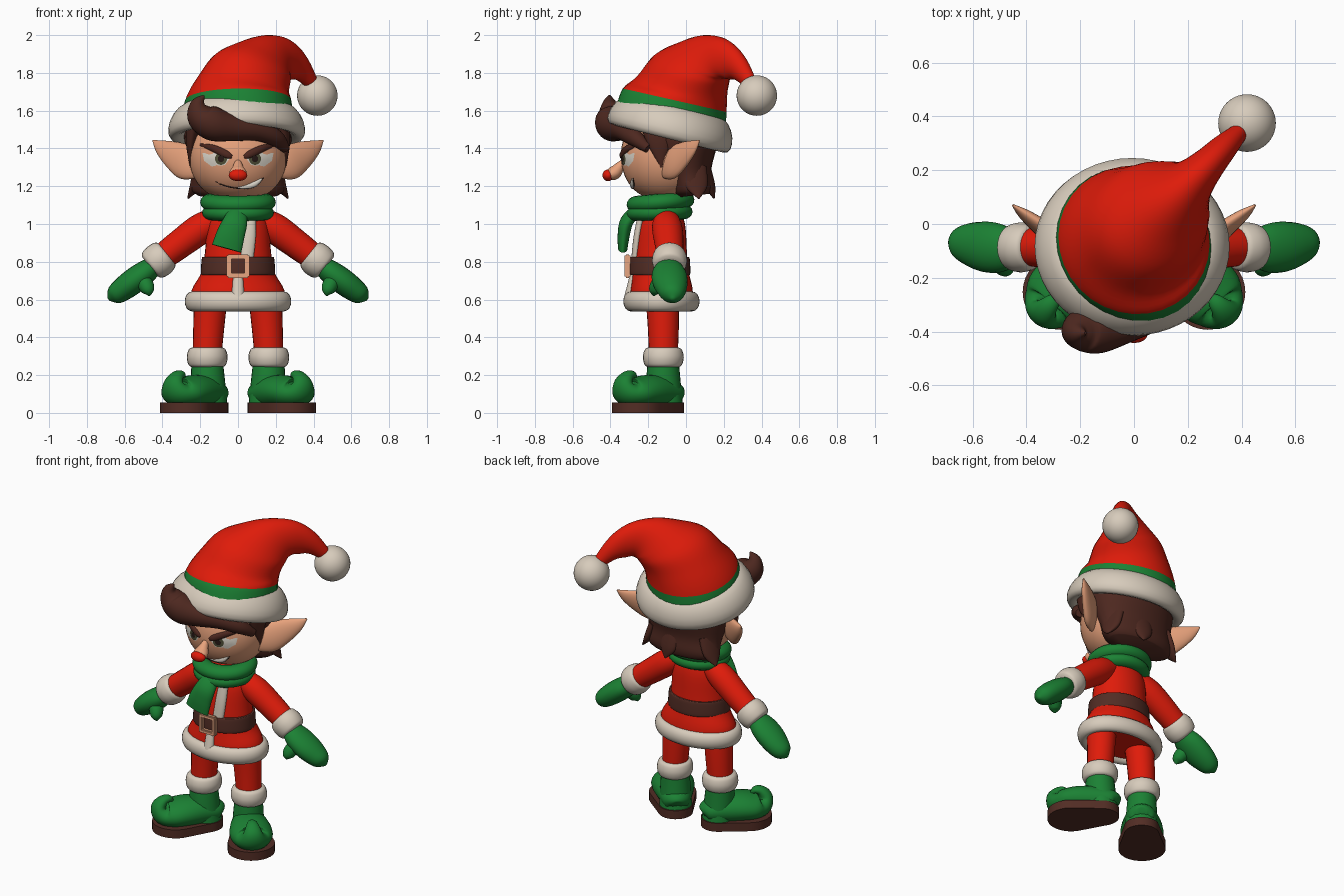
import bpy, bmesh, math
from mathutils import Vector, Matrix
from mathutils.bvhtree import BVHTree

if "Cube" in bpy.data.objects:
    bpy.data.objects.remove(bpy.data.objects["Cube"])


def material(name, *rgb):
    mat = bpy.data.materials.new(name)
    mat.use_nodes = True
    mat.diffuse_color = (*rgb, 1)
    mat.node_tree.nodes["Principled BSDF"].inputs["Base Color"].default_value = (*rgb, 1)
    return mat


RED = material("red cloth", .74, .011, .003)
GREEN = material("green cloth", .011, .22, .034)
FUR = material("cream fur", .68, .6, .5)
HAIR = material("dark brown hair", .075, .021, .014)
LEATHER = material("brown leather", .085, .026, .018)
SKIN = material("skin", .8, .36, .2)
TAN = material("tan buckle", .8, .38, .22)
EYE = material("eye white", .72, .68, .6)
IRIS = material("olive iris", .08, .08, .04)
DARK = material("near black", .02, .01, .008)
parts = []


def finish(name, bm, *mats):
    bmesh.ops.recalc_face_normals(bm, faces=bm.faces[:])
    mesh = bpy.data.meshes.new(name)
    bm.to_mesh(mesh)
    bm.free()
    for mat in mats:
        mesh.materials.append(mat)
    obj = bpy.data.objects.new(name, mesh)
    bpy.context.collection.objects.link(obj)
    parts.append(obj)
    return obj


def resample(rows, steps):
    """Smooth spline through rows of values."""
    rows = [Vector(r) for r in rows]
    last = len(rows) - 1
    out = []
    for i in range(last):
        a, b, c, d = (rows[max(0, min(last, i + k))] for k in (-1, 0, 1, 2))
        for s in range(steps):
            t = s / steps
            m, n = (c - a) / 2, (d - b) / 2
            out.append(b + m * t + ((c - b) * 3 - m * 2 - n) * t**2 + ((b - c) * 2 + m + n) * t**3)
    return out + [rows[-1]]


def loft(name, rows, mat, hint=(1, 0, 0), side=1, steps=5, sides=24):
    """Sweep an oval along x, y, z with half-widths a (along hint) and b, and an optional section normal."""
    rows = [(*r, r[-1]) if len(r) == 4 else r for r in rows]
    path = resample(rows, steps)
    bm = bmesh.new()
    loops = []
    for i, row in enumerate(path):
        tangent = (path[min(i + 1, len(path) - 1)] - path[max(i - 1, 0)])[:3]
        t = Vector(row[5:] if len(row) > 5 else tangent).normalized()
        u = Vector(hint)
        u = (u - t * u.dot(t)).normalized()
        v = t.cross(u)
        loop = []
        for k in range(sides):
            ang = math.tau * k / sides
            p = Vector(row[:3]) + u * row[3] * math.cos(ang) + v * row[4] * math.sin(ang)
            loop.append(bm.verts.new((p.x * side, p.y, p.z)))
        loops.append(loop)
    for low, high in zip(loops, loops[1:]):
        for k in range(sides):
            n = (k + 1) % sides
            bm.faces.new((low[k], low[n], high[n], high[k]))
    bm.faces.new(loops[0])
    bm.faces.new(loops[-1])
    return finish(name, bm, mat)


def ring(name, center, rx, ry, wide, tall, mat, tilt=0, lean=0):
    """Oval hoop with an oval section."""
    bm = bmesh.new()
    turn = Matrix.Rotation(math.radians(tilt), 3, "X")
    around, tube = 48, 16
    grid = []
    for i in range(around):
        a = math.tau * i / around
        loop = []
        for j in range(tube):
            b = math.tau * j / tube
            r = wide * math.cos(b) - lean * math.sin(b)
            p = Vector(((rx + r) * math.cos(a), (ry + r) * math.sin(a), tall * math.sin(b)))
            loop.append(bm.verts.new(turn @ p + Vector(center)))
        grid.append(loop)
    for i in range(around):
        for j in range(tube):
            i2, j2 = (i + 1) % around, (j + 1) % tube
            bm.faces.new((grid[i][j], grid[i2][j], grid[i2][j2], grid[i][j2]))
    return finish(name, bm, mat)


def ball(name, center, radii, mat, power=1):
    bm = bmesh.new()
    bmesh.ops.create_uvsphere(bm, u_segments=40, v_segments=28, radius=1)
    for v in bm.verts:
        r = max(math.hypot(v.co.x, v.co.y), .001)
        f = r ** (power - 1)
        v.co = Vector((v.co.x * f * radii[0], v.co.y * f * radii[1], v.co.z * radii[2])) + Vector(center)
    return finish(name, bm, mat)


def box(name, center, size, mat):
    bm = bmesh.new()
    bmesh.ops.create_cube(bm, size=1, matrix=Matrix.Translation(center) @ Matrix.Diagonal((*size, 1)))
    bmesh.ops.bevel(bm, geom=bm.edges[:], offset=min(size) / 4, segments=2, affect="EDGES")
    return finish(name, bm, mat)


def cuff(name, start, end, r, side):
    a, b = Vector(start), Vector(end)
    rows = [(*a.lerp(b, t), r * f) for t, f in ((0, .7), (.12, .93), (.5, 1.03), (.88, .93), (1, .7))]
    loft(name, rows, FUR, (0, 1, 0), side)


# Head and face projection
head = ball("head", (0, -.105, 1.36), (.26, .24, .235), SKIN, .8)
probe = bmesh.new()
probe.from_mesh(head.data)
face_tree = BVHTree.FromBMesh(probe)
probe.free()


def on_face(x, z, lift=0):
    hit = face_tree.ray_cast(Vector((x, -2, z)), Vector((0, 1, 0)))[0]
    return Vector((x, hit.y - lift, z))


def decal(name, outline, lift, mat, side):
    bm = bmesh.new()
    cx, cz = (sum(c) / len(outline) for c in zip(*outline))
    loops = []
    for t in (1, .66, .33, .02):
        spots = [on_face((cx + (x - cx) * t) * side, cz + (z - cz) * t, lift) for x, z in outline]
        loops.append([bm.verts.new(p) for p in spots])
    for a, b in zip(loops, loops[1:]):
        for k in range(len(a)):
            n = (k + 1) % len(a)
            bm.faces.new((a[k], a[n], b[n], b[k]))
    bm.faces.new(loops[-1])
    finish(name, bm, mat)


def disc(x, z, r):
    return [(x + r * math.cos(k * math.tau / 20), z + r * math.sin(k * math.tau / 20)) for k in range(20)]


def face_line(name, points, mat, side=1):
    loft(name, [(*on_face(x, z), r, r / 1.5) for x, z, r in points], mat, (0, 0, 1), side, sides=12)


face_line("mouth", [(-.12, 1.225, .002), (-.06, 1.2, .004), (.03, 1.19, .005), (.1, 1.21, .005), (.135, 1.245, .003)], DARK)
face_line("teeth", [(0, 1.193, .003), (.05, 1.2, .014), (.09, 1.215, .017), (.125, 1.24, .006)], EYE)
loft("nose", [(0, -.3, 1.35, .015), (0, -.345, 1.31, .024), (0, -.375, 1.275, .044, .036), (0, -.4, 1.262, .044, .032),
              (0, -.42, 1.257, .03, .02)], SKIN)
ball("nose_tip", (0, -.412, 1.258), (.049, .03, .031), RED)

# Hair: back shell, hanging locks and swept quiff
loft("hair_back", [(0, .035, 1.15, .21, .09), (0, .03, 1.185, .25, .112), (0, .01, 1.27, .25, .13),
                   (0, -.02, 1.39, .275, .195), (0, -.05, 1.5, .285, .23), (0, -.07, 1.6, .24, .2)], HAIR)
for k, deg in enumerate((15, 80, 165)):
    c, s = math.cos(math.radians(deg)), math.sin(math.radians(deg))
    loft(f"hair_lock_{k}", [(c * .2, .02 + s * .08, 1.3, .07, .03), (c * .235, .03 + s * .1, 1.2, .06, .025),
                            (c * .275, .04 + s * .11, 1.135, .004)], HAIR, (-s, c, 0))
loft("quiff", [(.25, -.2, 1.4, .025), (.2, -.27, 1.455, .045), (.1, -.33, 1.495, .055), (-.03, -.37, 1.51, .072),
               (-.13, -.39, 1.53, .09), (-.195, -.395, 1.575, .078), (-.21, -.405, 1.635, .042), (-.18, -.405, 1.68, .005)],
     HAIR, (0, 1, 0))

# Hat: lowest strip of the cone is the green band
hat = loft("hat", [(0, -.08, 1.55, .31, .285, 0, .23, .97), (0, -.06, 1.655, .288, .275, 0, .22, .97),
                   (.03, -.02, 1.74, .24, .247, .17, .16, .97), (.077, .03, 1.825, .2, .222, .28, .25, .92),
                   (.137, .09, 1.867, .145, .173, .43, .4, .81), (.212, .155, 1.885, .09, .13, .65, .6, .46),
                   (.275, .22, 1.87, .065, .105, .72, .68, .08), (.335, .285, 1.82, .05, .065, .6, .6, -.5),
                   (.385, .335, 1.755, .035, .04, .5, .5, -.65)], RED, (.67, -.74, 0), sides=32)
hat.data.materials.append(GREEN)
for face in hat.data.polygons:
    face.material_index = int(face.index < 5 * 32)
ring("hat_brim", (-.007, -.075, 1.537), .3, .275, .055, .088, FUR, -14, .03)
ball("pompom", (.42, .375, 1.68), (.107, .107, .107), FUR)

# Scarf
ring("scarf_upper", (0, -.135, 1.115), .145, .125, .055, .045, GREEN, 5)
ring("scarf_lower", (0, -.14, 1.06), .14, .125, .05, .04, GREEN, 2)
loft("scarf_tail", [(0, -.27, 1.07, .05, .03), (-.015, -.315, 1.01, .065, .035), (-.04, -.33, .94, .075, .032),
                    (-.06, -.335, .87, .08, .025)], GREEN, (1, 0, -.3))

# Coat, trim and belt
loft("coat", [(0, -.13, .56, .25, .17), (0, -.13, .65, .245, .165), (0, -.135, .75, .19, .147),
              (0, -.135, .85, .175, .14), (0, -.13, 1, .16, .125), (0, -.13, 1.1, .11, .09)], RED, sides=32)
ring("coat_hem", (0, -.13, .59), .245, .165, .037, .052, FUR)
loft("front_trim_upper", [(.065, -.235, 1.05, .03, .02), (.058, -.258, .93, .036, .02), (.045, -.27, .81, .036, .02)], FUR)
loft("front_trim_lower", [(0, -.28, .74, .025, .015), (0, -.3, .6, .035, .03)], FUR)
loft("belt", [(0, -.14, .73, .19, .155), (0, -.14, .74, .197, .163), (0, -.14, .815, .192, .16),
              (0, -.14, .825, .186, .152)], LEATHER, sides=40)
for k in (-1, 1):
    box(f"buckle_side_{k}", (k * .047, -.31, .777), (.026, .03, .125), TAN)
    box(f"buckle_bar_{k}", (0, -.31, .777 + k * .05), (.11, .03, .025), TAN)

ANKLE, TOEWARD = Vector((.16, -.12, 0)), Vector((.65, -.76, 0))


def foot_point(s, z):
    return (*(ANKLE + TOEWARD * s)[:2], z)


for label, side in (("left", 1), ("right", -1)):
    # Eyes, brows, ears and sideburns
    decal(label + "_eye", [(.045, 1.345), (.07, 1.312), (.14, 1.305), (.18, 1.335), (.188, 1.375), (.11, 1.385)], .003, EYE, side)
    decal(label + "_iris", disc(.09, 1.345, .032), .005, IRIS, side)
    decal(label + "_pupil", disc(.09, 1.345, .017), .007, DARK, side)
    face_line(label + "_brow", [(.032, 1.355, .008), (.06, 1.367, .02), (.13, 1.4, .019), (.2, 1.42, .006)], HAIR, side)
    loft(label + "_ear", [(.2, -.12, 1.3, .06, .025), (.27, -.07, 1.325, .092, .035), (.34, -.015, 1.365, .075, .03),
                          (.405, .035, 1.405, .042, .02), (.45, .07, 1.442, .004)], SKIN, (-.2, .1, 1), side)
    loft(label + "_sideburn", [(.235, -.15, 1.52, .09, .04), (.25, -.14, 1.42, .06, .025), (.25, -.13, 1.3, .004)],
         HAIR, (0, 1, 0), side)
    # Arms and mittens
    loft(label + "_sleeve", [(.08, -.11, 1.04, .06), (.19, -.1, .98, .08), (.3, -.09, .9, .077), (.4, -.085, .825, .07)],
         RED, (0, 1, 0), side)
    cuff(label + "_arm_cuff", (.375, -.087, .845), (.465, -.087, .772), .09, side)
    loft(label + "_mitten", [(.44, -.085, .785, .06, .05), (.49, -.09, .745, .088, .063), (.55, -.085, .7, .094, .068),
                             (.61, -.075, .655, .08, .063), (.658, -.07, .62, .054, .048), (.685, -.07, .6, .008)],
         GREEN, (0, 1, 0), side)
    loft(label + "_thumb", [(.52, -.11, .72, .04), (.49, -.145, .68, .042), (.475, -.165, .645, .032), (.47, -.17, .62, .004)],
         GREEN, (0, 1, 0), side)
    # Legs, boots and soles
    loft(label + "_leg", [(.145, -.125, .6, .088), (.155, -.12, .45, .082), (.165, -.12, .28, .075)], RED, side=side)
    cuff(label + "_leg_cuff", (.163, -.12, .24), (.163, -.12, .348), .105, side)
    loft(label + "_boot_shaft", [(.163, -.12, .27, .083), (.16, -.12, .18, .09), (.155, -.115, .05, .098)], GREEN, side=side)
    boot = [(-.105, .09, .03, .03), (-.08, .1, .075, .06), (.02, .11, .105, .085), (.12, .112, .125, .088),
            (.2, .108, .125, .08), (.255, .115, .098, .068), (.277, .155, .062, .045), (.25, .193, .04, .03),
            (.215, .2, .027, .021), (.19, .178, .006, .006)]
    loft(label + "_boot_foot", [(*foot_point(s, z), a, b) for s, z, a, b in boot], GREEN, (.76, .65, 0), side)
    bm = bmesh.new()
    for s, r in ((-.01, .102), (.175, .14)):
        for k in range(32):
            ang = math.tau * k / 32
            for z in (0, .055):
                x, y, z = foot_point(s, z)
                bm.verts.new(((x + r * math.cos(ang)) * side, y + r * math.sin(ang), z))
    bmesh.ops.convex_hull(bm, input=bm.verts[:])
    bmesh.ops.delete(bm, geom=[v for v in bm.verts if not v.link_faces], context="VERTS")
    finish(label + "_sole", bm, LEATHER)

# Smooth shading with sharp rims
bpy.ops.object.select_all(action="DESELECT")
for obj in parts:
    obj.select_set(True)
bpy.context.view_layer.objects.active = parts[0]
bpy.ops.object.shade_smooth_by_angle(angle=math.radians(50))
